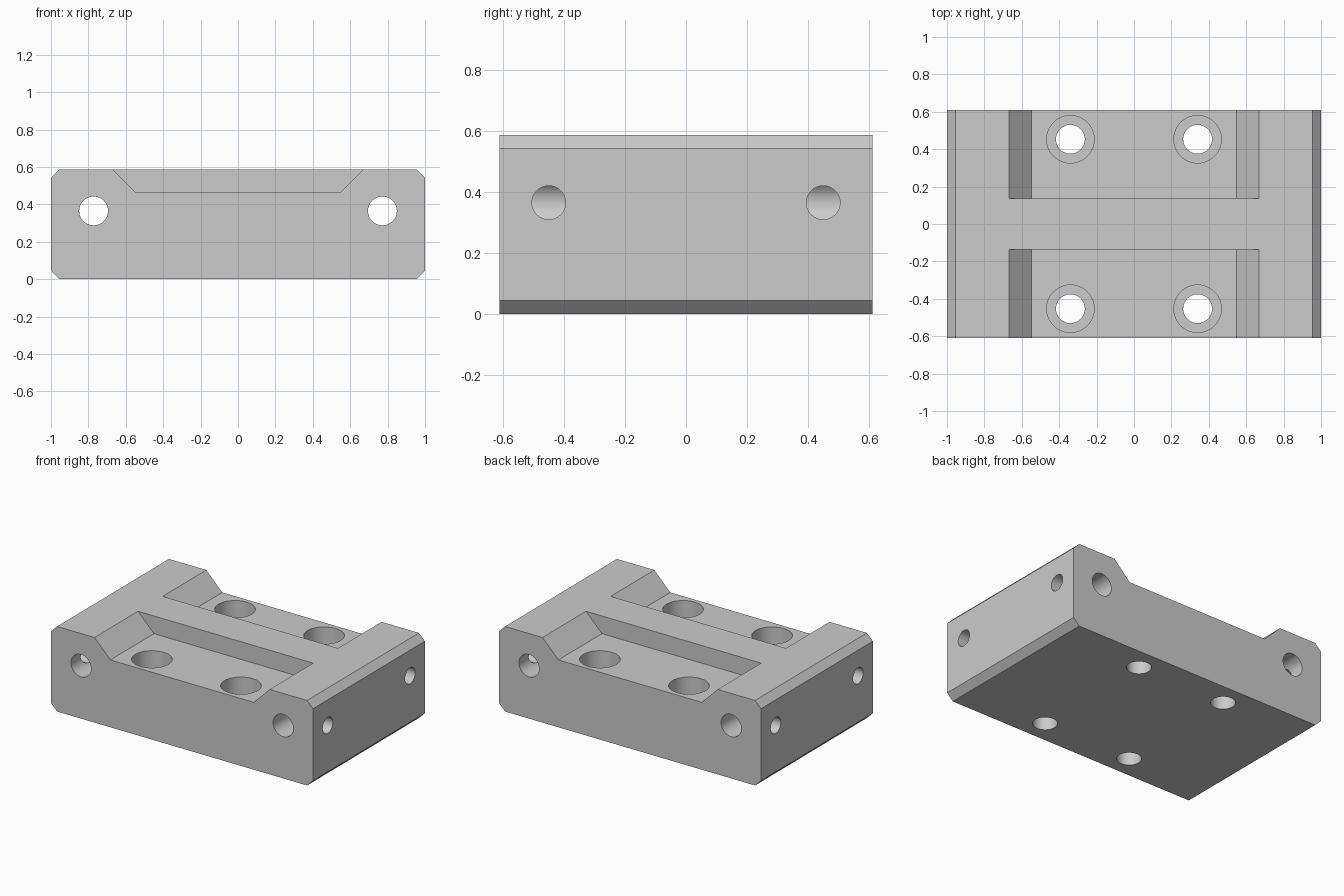
import bpy, bmesh, math
from mathutils import Matrix, Vector

if "Cube" in bpy.data.objects:
    bpy.data.objects.remove(bpy.data.objects["Cube"], do_unlink=True)

HALF_Y, TOP, CHAMFER = 0.61, 0.587, 0.045
FLOOR = 0.465

metal = bpy.data.materials.new("plain_grey")
metal.use_nodes = True
grey = (0.6, 0.6, 0.6, 1)
metal.diffuse_color = grey
metal.node_tree.nodes["Principled BSDF"].inputs["Base Color"].default_value = grey


def add_object(name, bm):
    bmesh.ops.recalc_face_normals(bm, faces=bm.faces)
    mesh = bpy.data.meshes.new(name)
    bm.to_mesh(mesh)
    bm.free()
    mesh.materials.append(metal)
    obj = bpy.data.objects.new(name, mesh)
    bpy.context.collection.objects.link(obj)
    return obj


def extrude_profile(name, points, y0, y1):
    """Extrude an x-z outline along y."""
    bm = bmesh.new()
    face = bm.faces.new([bm.verts.new((x, y0, z)) for x, z in points])
    geom = bmesh.ops.extrude_face_region(bm, geom=[face])["geom"]
    verts = [g for g in geom if isinstance(g, bmesh.types.BMVert)]
    bmesh.ops.translate(bm, verts=verts, vec=(0, y1 - y0, 0))
    return add_object(name, bm)


def rod(name, start, end, radius):
    """Cylinder between two points."""
    start, end = Vector(start), Vector(end)
    axis = end - start
    spin = axis.to_track_quat('Z', 'Y').to_matrix().to_4x4()
    bm = bmesh.new()
    bmesh.ops.create_cone(bm, cap_ends=True, segments=64, radius1=radius,
                          radius2=radius, depth=axis.length,
                          matrix=Matrix.Translation((start + end) / 2) @ spin)
    return add_object(name, bm)


def cut(target, cutter):
    mod = target.modifiers.new("cut", 'BOOLEAN')
    mod.operation = 'DIFFERENCE'
    mod.solver = 'EXACT'
    mod.object = cutter
    bpy.context.view_layer.objects.active = target
    bpy.ops.object.modifier_apply(modifier=mod.name)
    bpy.data.objects.remove(cutter, do_unlink=True)


# Block with four chamfered long edges
right_side = [(1 - CHAMFER, 0), (1, CHAMFER), (1, TOP - CHAMFER), (1 - CHAMFER, TOP)]
left_side = [(-x, z) for x, z in reversed(right_side)]
block = extrude_profile("mounting_block", right_side + left_side, -HALF_Y, HALF_Y)

# Sloped-end pockets either side of the central rib
rise = 0.1
pocket = [(-0.547, FLOOR), (0.547, FLOOR), (0.669 + rise, TOP + rise), (-0.669 - rise, TOP + rise)]
for side in (-1, 1):
    cut(block, extrude_profile("pocket_cutter", pocket, side * 0.135, side * 0.8))

for sx in (-1, 1):
    # Long bore from front to back
    bore_x, bore_z = sx * 0.772, 0.365
    cut(block, rod("bore_cutter", (bore_x, -0.8, bore_z), (bore_x, 0.8, bore_z), 0.077))
    for sy in (-1, 1):
        # Side hole that meets the bore
        y = sy * 0.449
        cut(block, rod("side_cutter", (bore_x, y, bore_z), (sx * 1.2, y, bore_z), 0.055))
        # Counterbored bolt hole
        x, y = sx * 0.34, sy * 0.453
        cut(block, rod("counterbore_cutter", (x, y, 0.25), (x, y, 0.8), 0.127))
        cut(block, rod("bolt_cutter", (x, y, -0.2), (x, y, 0.8), 0.077))

bpy.ops.object.select_all(action='DESELECT')
block.select_set(True)
bpy.context.view_layer.objects.active = block
bpy.ops.object.shade_smooth_by_angle(angle=math.radians(30))
